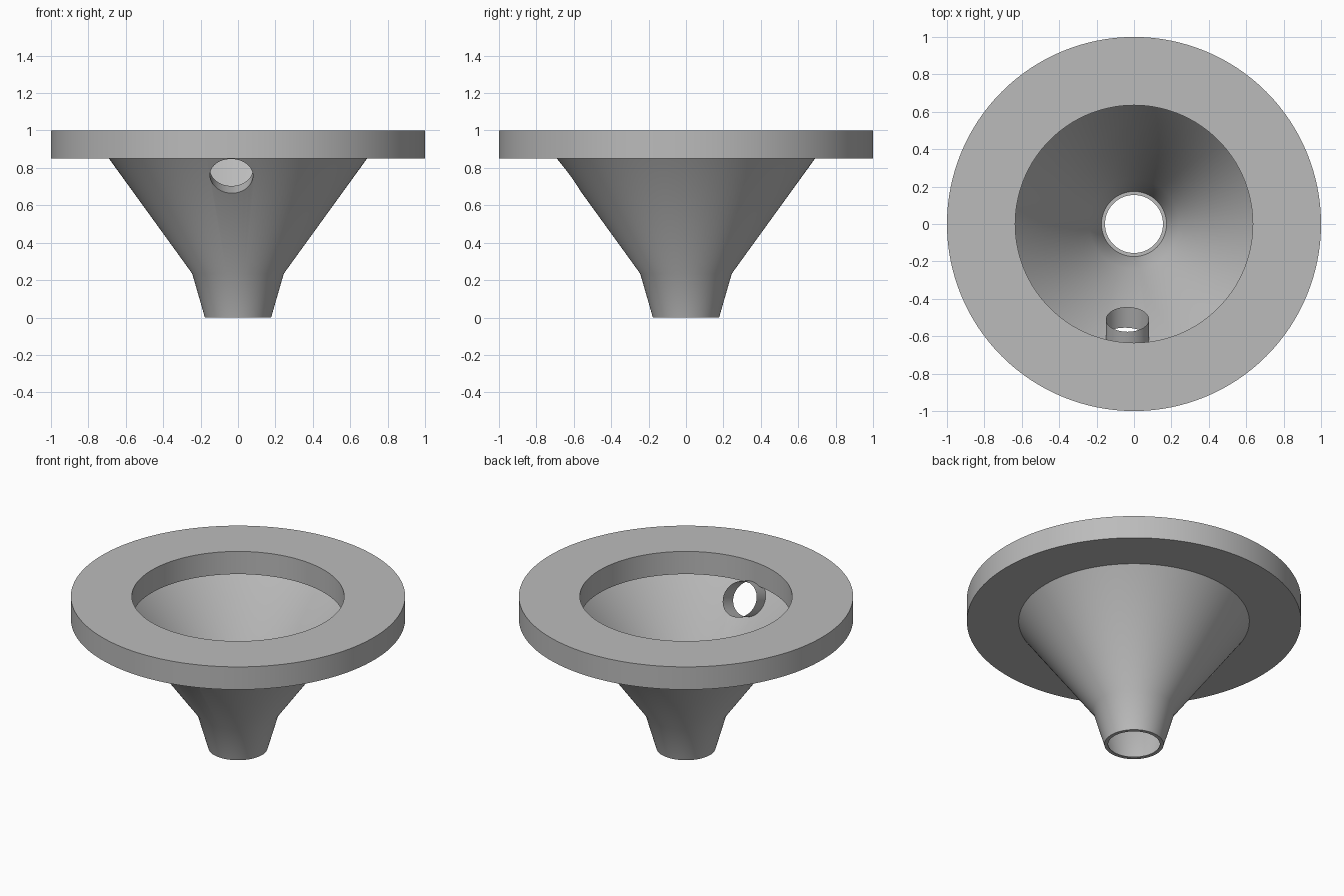
import bpy, bmesh, math
from mathutils import Vector

if "Cube" in bpy.data.objects:
    bpy.data.objects.remove(bpy.data.objects["Cube"], do_unlink=True)

SEGMENTS = 128
grey = bpy.data.materials.new("plain_grey")
grey.use_nodes = True
colour = (0.5, 0.5, 0.5, 1)
grey.diffuse_color = colour
grey.node_tree.nodes["Principled BSDF"].inputs["Base Color"].default_value = colour


def make_object(name, bm):
    bmesh.ops.recalc_face_normals(bm, faces=bm.faces)
    mesh = bpy.data.meshes.new(name)
    bm.to_mesh(mesh)
    bm.free()
    mesh.materials.append(grey)
    obj = bpy.data.objects.new(name, mesh)
    bpy.context.collection.objects.link(obj)
    return obj


def bridge(bm, rings):
    for a, b in zip(rings, rings[1:]):
        n = len(a)
        for i in range(n):
            j = (i + 1) % n
            bm.faces.new((a[i], a[j], b[j], b[i]))


def lathe(name, profile):
    """Revolve a closed (radius, height) outline about z."""
    bm = bmesh.new()
    rings = []
    for r, z in profile:
        angles = [math.tau * i / SEGMENTS for i in range(SEGMENTS)]
        rings.append([bm.verts.new((r * math.cos(a), r * math.sin(a), z)) for a in angles])
    bridge(bm, rings + rings[:1])
    return make_object(name, bm)


def smooth(obj):
    bpy.ops.object.select_all(action="DESELECT")
    obj.select_set(True)
    bpy.context.view_layer.objects.active = obj
    bpy.ops.object.shade_smooth_by_angle(angle=math.radians(30))


# Flat ring and thin funnel wall with a small lip at the spout
flange = lathe("flange", [(0.635, 1), (1, 1), (1, 0.85), (0.635, 0.85)])
funnel = lathe("funnel_wall", [
    (0.69, 0.85), (0.245, 0.235), (0.177, 0), (0.155, 0),
    (0.155, 0.005), (0.174, 0.005), (0.24, 0.235), (0.684, 0.85)])

# Side port: a short tube running from inside the funnel down through its wall
centre = Vector((-0.035, -0.51, 0.795))
across = Vector((0.115, 0, 0))
along = Vector((0, -0.586, 0.81)) * 0.113
axis = Vector((0, -0.945, -0.33))
port_ring = []
for i in range(48):
    a = math.tau * i / 48
    port_ring.append(centre + across * math.cos(a) + along * math.sin(a))


def wall_point(p):
    """Follow the port axis from p until it meets the funnel wall."""
    low, high = 0, 0.4
    for _ in range(30):
        mid = (low + high) / 2
        q = p + axis * mid
        if math.hypot(q.x, q.y) < 0.245 + (q.z - 0.235) * 0.7236:
            low = mid
        else:
            high = mid
    return p + axis * low


bm = bmesh.new()
inner = [bm.verts.new(p) for p in port_ring]
outer = [bm.verts.new(wall_point(p)) for p in port_ring]
bridge(bm, [inner, outer])
port = make_object("side_port", bm)

# Cutter that opens the port through the wall
bm = bmesh.new()
inner = [bm.verts.new(p) for p in port_ring]
outer = [bm.verts.new(p + axis * 0.35) for p in port_ring]
bridge(bm, [inner, outer])
bm.faces.new(inner)
bm.faces.new(outer)
cutter = make_object("port_cutter", bm)

cut = funnel.modifiers.new("port_opening", "BOOLEAN")
cut.operation = "DIFFERENCE"
cut.solver = "EXACT"
cut.object = cutter
bpy.ops.object.select_all(action="DESELECT")
bpy.context.view_layer.objects.active = funnel
funnel.select_set(True)
bpy.ops.object.modifier_apply(modifier=cut.name)
bpy.data.objects.remove(cutter, do_unlink=True)

for part in (flange, funnel, port):
    smooth(part)
